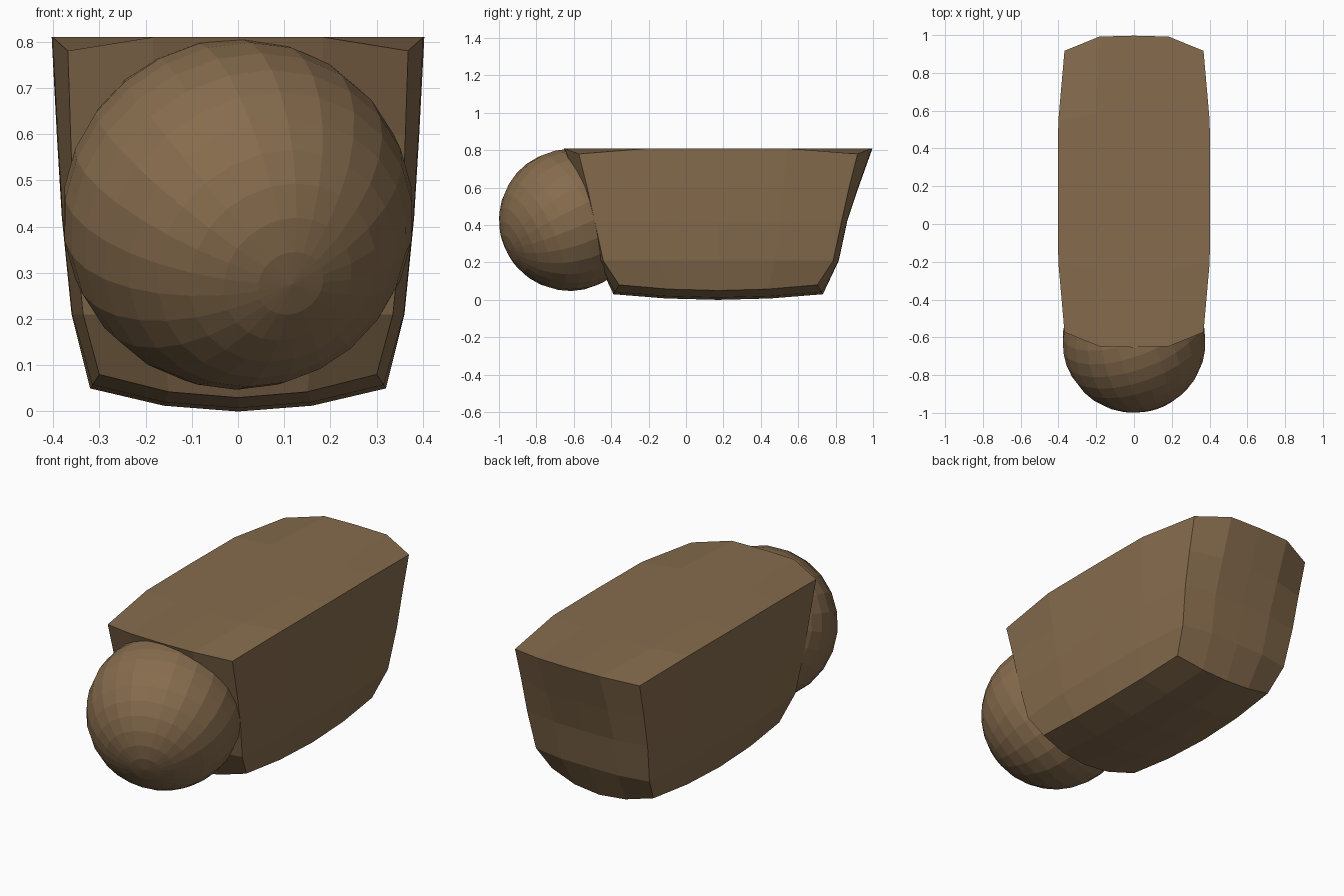
import bpy, bmesh
from mathutils import Vector

if "Cube" in bpy.data.objects:
    bpy.data.objects.remove(bpy.data.objects["Cube"])

brown = bpy.data.materials.new("brown")
brown.diffuse_color = (0.24, 0.15, 0.075, 1)
brown.use_nodes = True
brown.node_tree.nodes["Principled BSDF"].inputs["Base Color"].default_value = brown.diffuse_color

# Body: a cube gridded 4x4 per face, reshaped into a tapered hull with bowed sides
# per level: height, half width, half length, corner inset in x, corner inset in y
LEVELS = {
    -2: (0.00, 0.320, 0.56, 0.020, 0.03),
    -1: (0.21, 0.360, 0.645, 0.025, 0.03),
    0: (0.42, 0.381, 0.69, 0.025, 0.03),
    1: (0.60, 0.392, 0.75, 0.030, 0.05),
    2: (0.81, 0.403, 0.825, 0.035, 0.08),
}
MID_Y = 0.172

bm = bmesh.new()
bmesh.ops.create_cube(bm, size=2)
bmesh.ops.subdivide_edges(bm, edges=bm.edges[:], cuts=3, use_grid_fill=True)
for v in bm.verts:
    a, b, c = v.co
    z, hx, hy, ix, iy = LEVELS[round(c * 2)]
    p = 2 if c < -0.9 else 4
    x = a * (hx - ix * abs(b) ** p)
    y = MID_Y + b * (hy - iy * abs(a) ** p)
    if c < -0.9:
        z = 0.05 * a * a + 0.03 * b * b      # bowed underside
    elif c > 0.9:
        z -= 0.03 * (a * b) ** 6             # dipped top corners
    v.co = (x, y, z)
mesh = bpy.data.meshes.new("body")
bm.to_mesh(mesh)
bm.free()
body = bpy.data.objects.new("body", mesh)
bpy.context.collection.objects.link(body)
mesh.materials.append(brown)

# Ball set into the front end, its pole tipped down and to the side
bpy.ops.mesh.primitive_uv_sphere_add(segments=24, ring_count=16, radius=0.38,
                                     location=(0, -0.62, 0.427))
ball = bpy.context.object
ball.name = "front_ball"
ball.rotation_euler = Vector((0.304, -0.86, -0.40)).to_track_quat('Z', 'Y').to_euler()
ball.data.materials.append(brown)
